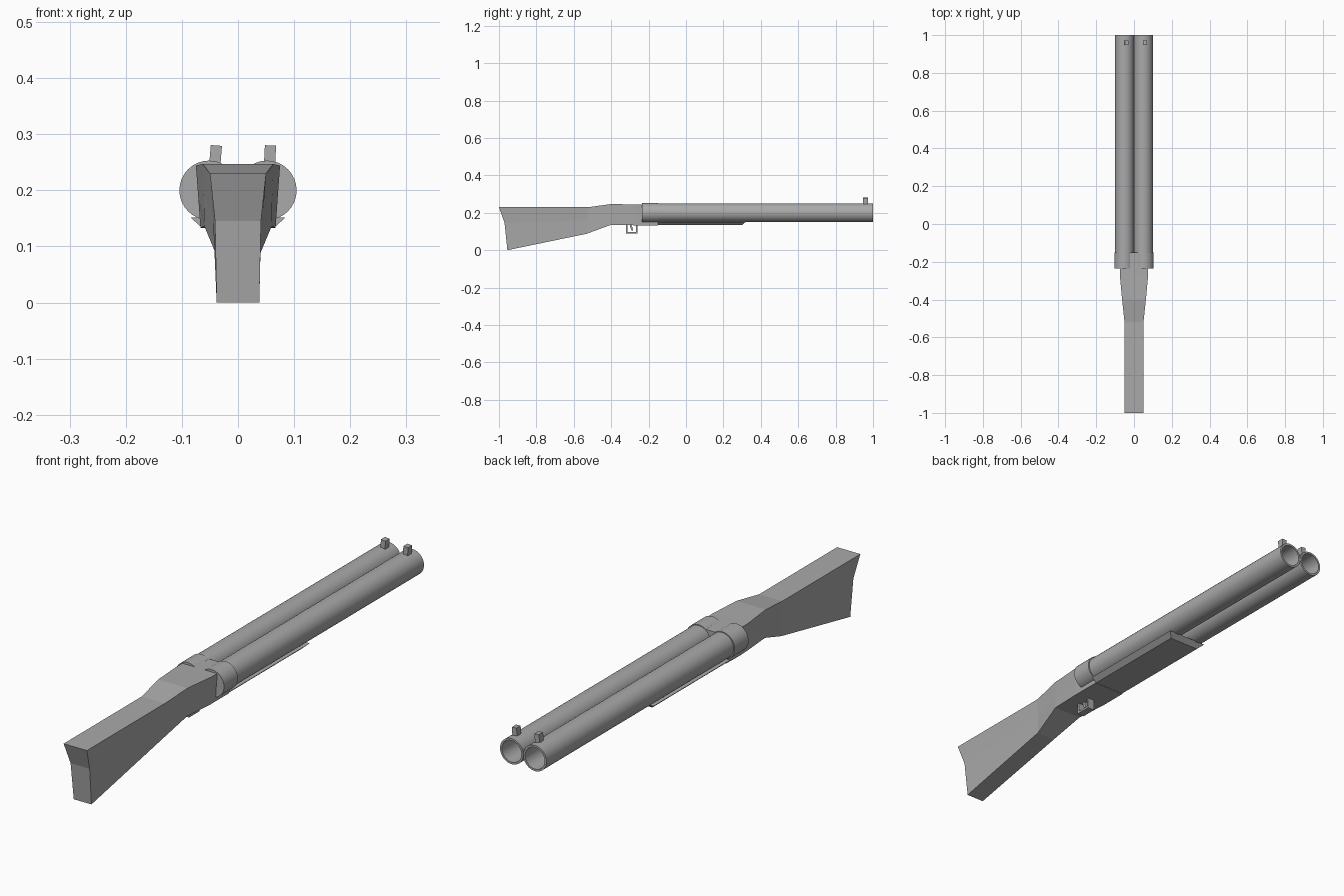
import bpy, bmesh, math

if "Cube" in bpy.data.objects:
    bpy.data.objects.remove(bpy.data.objects["Cube"])

grey = bpy.data.materials.new("plain_grey")
grey.diffuse_color = (0.4, 0.4, 0.4, 1)
grey.use_nodes = True
grey.node_tree.nodes["Principled BSDF"].inputs["Base Color"].default_value = grey.diffuse_color


def make(name, bm, smooth=False):
    bmesh.ops.recalc_face_normals(bm, faces=bm.faces)
    me = bpy.data.meshes.new(name)
    bm.to_mesh(me)
    bm.free()
    me.materials.append(grey)
    ob = bpy.data.objects.new(name, me)
    bpy.context.collection.objects.link(ob)
    if smooth:
        bpy.context.view_layer.objects.active = ob
        ob.select_set(True)
        bpy.ops.object.shade_smooth_by_angle(angle=math.radians(35))
        ob.select_set(False)
    return ob


def loft(name, sections):
    """Join closed rings of points, capping both ends."""
    bm = bmesh.new()
    rings = [[bm.verts.new(p) for p in s] for s in sections]
    n = len(rings[0])
    for a, b in zip(rings, rings[1:]):
        for i in range(n):
            j = (i + 1) % n
            bm.faces.new((a[i], a[j], b[j], b[i]))
    for ring in (rings[0], rings[-1]):
        h = n // 2
        for k in range(h - 1):
            bm.faces.new((ring[k], ring[k + 1], ring[n - 2 - k], ring[n - 1 - k]))
    return make(name, bm)


def ring(levels):
    """Mirrored ring from (half width, y, z) levels."""
    return [(w, y, z) for w, y, z in levels] + [(-w, y, z) for w, y, z in reversed(levels)]


def revolve(name, profile, x, z, seg=32):
    """Spin a closed (radius, y) outline around an axis along y."""
    bm = bmesh.new()
    rows = []
    for r, y in profile:
        if r == 0:
            rows.append([bm.verts.new((x, y, z))] * seg)
        else:
            rows.append([bm.verts.new((x + r * math.cos(2 * math.pi * k / seg), y,
                                       z + r * math.sin(2 * math.pi * k / seg)))
                         for k in range(seg)])
    for a, b in zip(rows, rows[1:]):
        for k in range(seg):
            j = (k + 1) % seg
            vs = list(dict.fromkeys((a[k], a[j], b[j], b[k])))
            bm.faces.new(vs)
    return make(name, bm, True)


def box(name, c, s, tilt=0):
    bm = bmesh.new()
    bmesh.ops.create_cube(bm, size=1)
    bmesh.ops.scale(bm, vec=s, verts=bm.verts)
    ob = make(name, bm)
    ob.location = c
    ob.rotation_euler.y = tilt
    return ob


# Stock and receiver: rings of top, middle and bottom edges
loft("stock_and_receiver", [
    ring([(0.05, -1.0, 0.23), (0.041, -0.97, 0.145), (0.038, -0.955, 0.0)]),
    ring([(0.05, -0.52, 0.23), (0.045, -0.525, 0.16), (0.04, -0.53, 0.088)]),
    ring([(0.063, -0.40, 0.247), (0.061, -0.40, 0.19), (0.06, -0.40, 0.136)]),
    ring([(0.075, -0.27, 0.244), (0.071, -0.27, 0.19), (0.067, -0.27, 0.133)]),
    ring([(0.075, -0.15, 0.243), (0.071, -0.15, 0.19), (0.067, -0.15, 0.133)]),
])

# Fore-end slab under the barrels, flared upward with a sloped nose
loft("fore_end", [
    ring([(0.085, -0.15, 0.152), (0.065, -0.15, 0.134)]),
    ring([(0.085, 0.32, 0.152), (0.065, 0.30, 0.134)]),
])

# Twin barrels and their breech collars
for side, x in (("left", -0.05), ("right", 0.05)):
    revolve(side + "_barrel", [(0.05, -0.16), (0.05, 1.0), (0.042, 1.0),
                               (0.042, -0.16)], x, 0.2)
    revolve(side + "_collar", [(0, -0.235), (0.053, -0.235), (0.053, -0.15),
                               (0, -0.15)], x * 1.03, 0.2)

# Bead sights, slightly tilted
box("left_sight", (-0.04, 0.96, 0.262), (0.02, 0.025, 0.036), 0.08)
box("right_sight", (0.057, 0.96, 0.262), (0.02, 0.025, 0.036), 0.05)

# Trigger guard and trigger
box("guard_bottom", (0, -0.29, 0.094), (0.03, 0.064, 0.008))
for name, y in (("guard_back", -0.318), ("guard_front", -0.262)):
    box(name, (0, y, 0.114), (0.03, 0.008, 0.046))
trigger = box("trigger", (0, -0.292, 0.122), (0.014, 0.01, 0.034))
trigger.rotation_euler.x = 0.3
